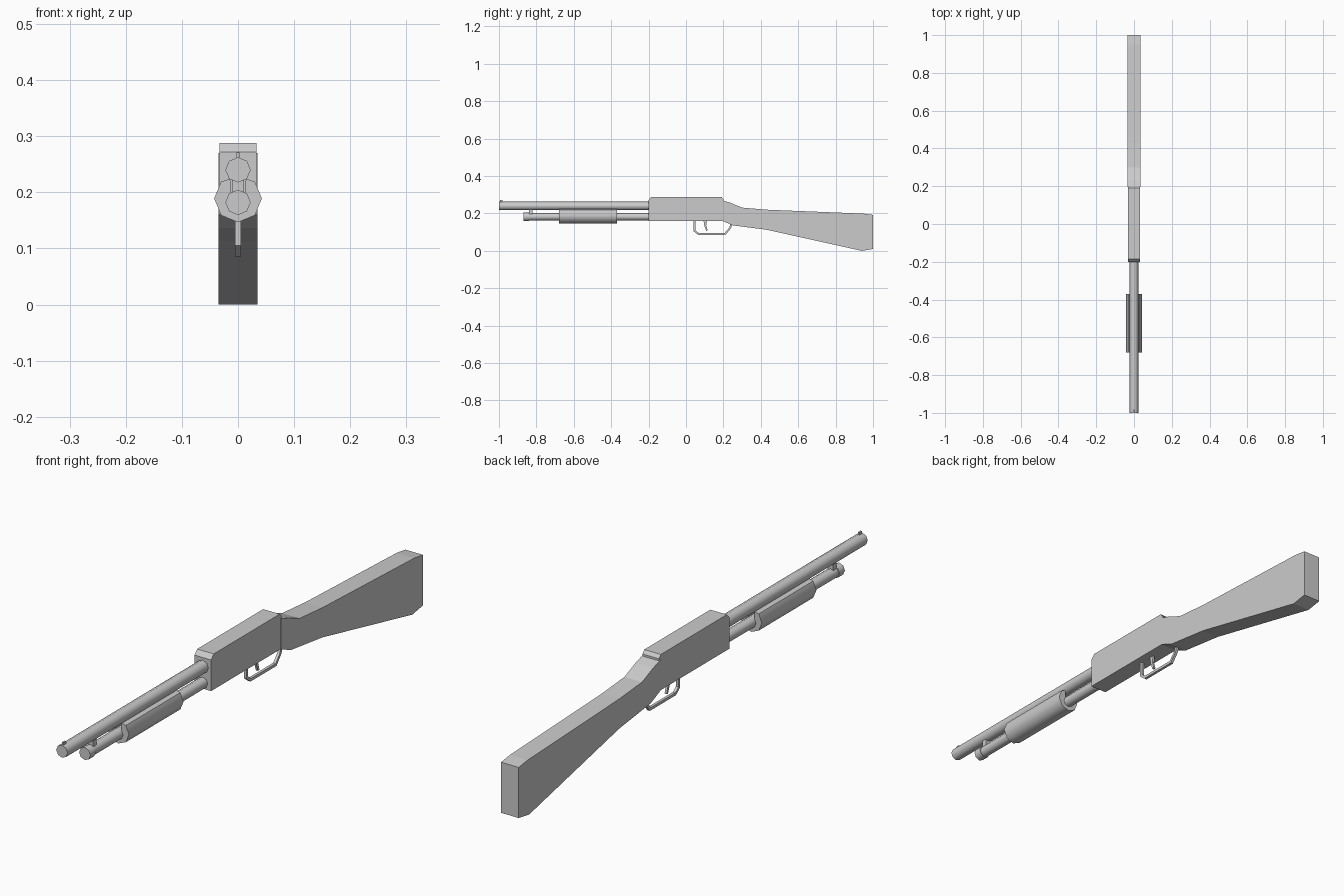
import bpy, bmesh, math
from mathutils import Vector

if "Cube" in bpy.data.objects:
    bpy.data.objects.remove(bpy.data.objects["Cube"])


def make_object(name, bm, smooth=False):
    bmesh.ops.recalc_face_normals(bm, faces=bm.faces)
    mesh = bpy.data.meshes.new(name)
    bm.to_mesh(mesh)
    bm.free()
    if smooth:
        mesh.shade_smooth()
        mesh.set_sharp_from_angle(angle=math.radians(50))
    obj = bpy.data.objects.new(name, mesh)
    bpy.context.collection.objects.link(obj)
    return obj


def extrude(name, points, offset, smooth=False):
    """Close a 3D outline into a face and sweep it along offset."""
    bm = bmesh.new()
    face = bm.faces.new([bm.verts.new(p) for p in points])
    result = bmesh.ops.extrude_face_region(bm, geom=[face], use_keep_orig=True)
    moved = [v for v in result["geom"] if isinstance(v, bmesh.types.BMVert)]
    bmesh.ops.translate(bm, verts=moved, vec=offset)
    return make_object(name, bm, smooth)


def slab(name, profile, half_width):
    """Side profile (y, z) swept across x."""
    return extrude(name, [(-half_width, y, z) for y, z in profile],
                   Vector((2 * half_width, 0, 0)))


def octagon(radius, z, steps=range(8)):
    return [(radius * math.cos(i * math.pi / 4), z + radius * math.sin(i * math.pi / 4))
            for i in steps]


def rod(name, section, y0, y1):
    """Cross-section (x, z) swept along y."""
    return extrude(name, [(x, y0, z) for x, z in section],
                   Vector((0, y1 - y0, 0)), smooth=True)


def box(name, half_width, y0, y1, z0, z1):
    return slab(name, [(y0, z0), (y1, z0), (y1, z1), (y0, z1)], half_width)


# Receiver with sloped top corners
slab("receiver", [(-0.2, 0.16), (-0.2, 0.272), (-0.185, 0.288), (0.19, 0.288),
                  (0.2, 0.276), (0.2, 0.16)], 0.033)

# Shoulder stock
slab("stock", [(0.195, 0.16), (0.195, 0.27), (0.235, 0.258), (0.30, 0.231),
               (0.43, 0.22), (0.95, 0.199), (1.0, 0.192), (1.0, 0.01),
               (0.94, 0.0), (0.43, 0.113), (0.25, 0.136)], 0.035)

# Barrel and tube beneath it
rod("barrel", octagon(0.0225, 0.24), -1.0, -0.19)
rod("lower_tube", octagon(0.0195, 0.182), -0.85, -0.19)
rod("tube_cap", octagon(0.0225, 0.182), -0.87, -0.84)
box("tube_bracket", 0.011, -0.84, -0.82, 0.19, 0.225)
box("front_sight", 0.003, -0.995, -0.982, 0.258, 0.271)

# Sliding fore grip: octagon with a slot left open under the barrel
grip = octagon(0.0425, 0.189, range(3, 10))
grip += [(0.014, 0.224), (0.012, 0.19), (-0.012, 0.19), (-0.014, 0.224)]
rod("fore_grip", grip, -0.68, -0.37)

# Trigger guard loop, outer edge then inner edge
guard_outer = [(0.040, 0.165), (0.040, 0.105), (0.064, 0.086), (0.212, 0.086),
               (0.240, 0.120), (0.247, 0.142)]
guard_inner = [(0.237, 0.144), (0.231, 0.124), (0.207, 0.096), (0.067, 0.096),
               (0.050, 0.110), (0.050, 0.165)]
slab("trigger_guard", guard_outer + guard_inner, 0.005)

# Curved trigger
slab("trigger", [(0.093, 0.165), (0.098, 0.135), (0.108, 0.107), (0.116, 0.109),
                 (0.108, 0.137), (0.113, 0.165)], 0.004)
